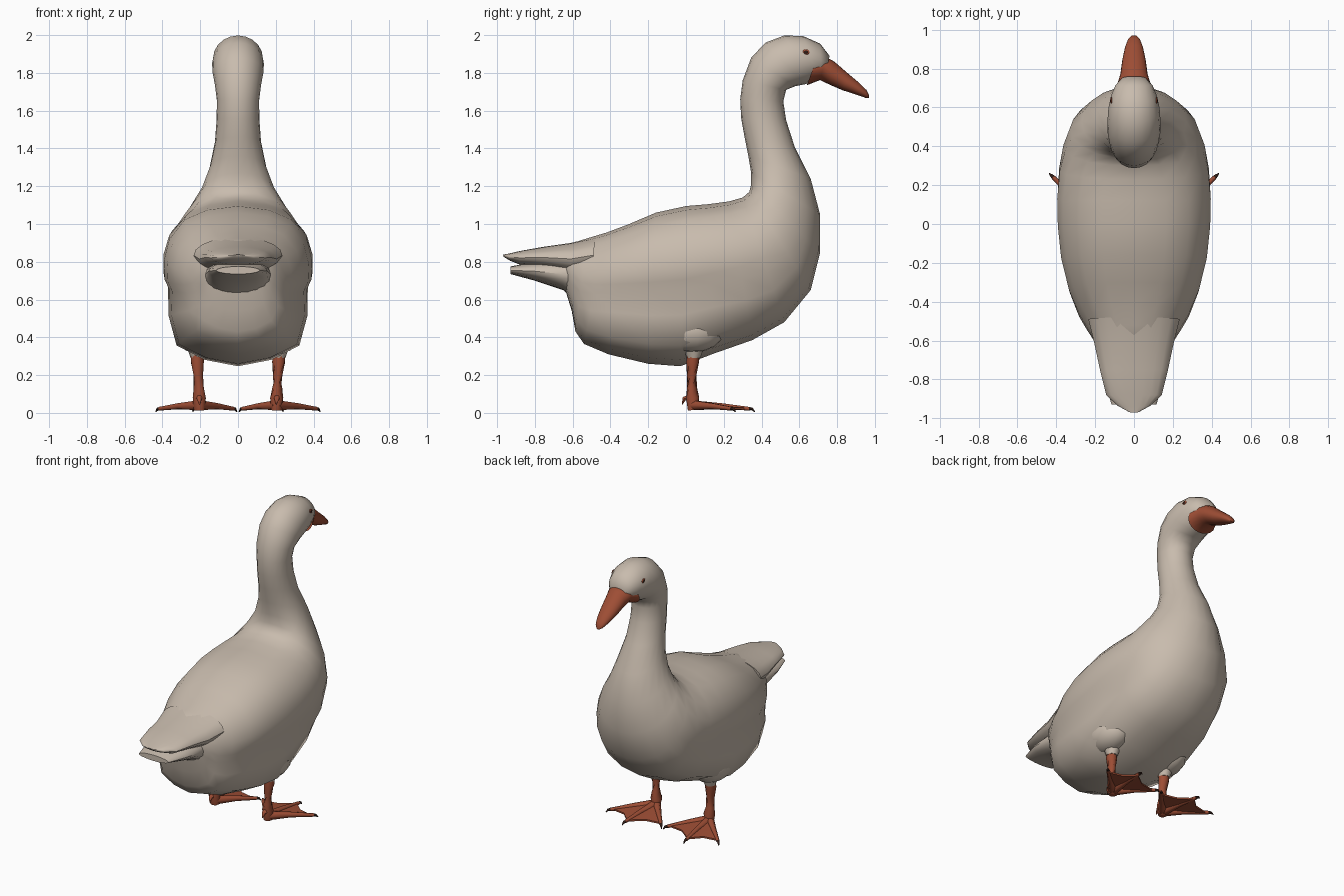
import bpy, bmesh, math
from mathutils import Vector
from mathutils.bvhtree import BVHTree

if "Cube" in bpy.data.objects:
    bpy.data.objects.remove(bpy.data.objects["Cube"])


def material(name, rgb):
    m = bpy.data.materials.new(name)
    m.use_nodes = True
    m.diffuse_color = (*rgb, 1)
    m.node_tree.nodes["Principled BSDF"].inputs["Base Color"].default_value = (*rgb, 1)
    return m


feather = material("warm white feather", (0.58, 0.50, 0.42))
orange = material("burnt orange skin", (0.34, 0.075, 0.035))
dark = material("dark brown", (0.03, 0.012, 0.008))


def finish(name, bm, mat, angle=60):
    bmesh.ops.recalc_face_normals(bm, faces=bm.faces)
    mesh = bpy.data.meshes.new(name)
    bm.to_mesh(mesh)
    bm.free()
    mesh.materials.append(mat)
    obj = bpy.data.objects.new(name, mesh)
    bpy.context.collection.objects.link(obj)
    bpy.ops.object.select_all(action='DESELECT')
    obj.select_set(True)
    bpy.context.view_layer.objects.active = obj
    bpy.ops.object.shade_smooth_by_angle(angle=math.radians(angle))
    return obj


def bridge(bm, rings):
    n = len(rings[0])
    for a, b in zip(rings, rings[1:]):
        for i in range(n):
            j = (i + 1) % n
            bm.faces.new((a[i], a[j], b[j], b[i]))
    bm.faces.new(rings[0])
    bm.faces.new(rings[-1])


# Half cross-sections: (fraction of half width, fraction of depth from the back)
STEPS = 10
ROUND = [(math.sin(math.pi * i / STEPS), (1 - math.cos(math.pi * i / STEPS)) / 2)
         for i in range(STEPS + 1)]
PLUMP = [(0, 0), (.42, .025), (.72, .085), (.93, .21), (1, .34), (.99, .46),
         (.93, .52), (.94, .68), (.83, .87), (.45, .96), (0, 1)]


def loft(name, rows, mat, angle=60):
    """Rows: back y, z, front y, z, half width, plumpness of the section."""
    bm = bmesh.new()
    rings = []
    for ya, za, yb, zb, w, k in rows:
        half = [((1 - k) * r[0] + k * p[0], (1 - k) * r[1] + k * p[1])
                for r, p in zip(ROUND, PLUMP)]
        loop = half + [(-u, v) for u, v in half[-2:0:-1]]
        rings.append([bm.verts.new((u * w, ya + (yb - ya) * v, za + (zb - za) * v))
                      for u, v in loop])
    bridge(bm, rings)
    return finish(name, bm, mat, angle)


# Body, neck and head in one skin
body = loft("body_neck_and_head", [
    (-.66, .86, -.645, .67, .14, 0),
    (-.60, .90, -.605, .54, .205, .3),
    (-.52, .925, -.585, .43, .24, .6),
    (-.42, .955, -.54, .365, .285, .8),
    (-.30, 1.0, -.41, .31, .335, 1),
    (-.16, 1.06, -.20, .26, .375, 1),
    (0, 1.095, -.03, .247, .392, 1),
    (.12, 1.105, .15, .315, .397, .9),
    (.23, 1.12, .35, .385, .388, .7),
    (.30, 1.14, .52, .48, .365, .45),
    (.335, 1.17, .66, .65, .33, .2),
    (.345, 1.21, .71, .85, .27, 0),
    (.345, 1.27, .71, 1.05, .20, 0),
    (.33, 1.36, .66, 1.24, .15, 0),
    (.31, 1.46, .575, 1.41, .122, 0),
    (.292, 1.56, .53, 1.55, .113, 0),
    (.287, 1.66, .515, 1.65, .112, 0),
    (.30, 1.76, .53, 1.71, .122, 0),
    (.345, 1.88, .58, 1.73, .135, 0),
    (.42, 1.96, .63, 1.74, .137, 0),
    (.52, 1.998, .67, 1.755, .132, 0),
    (.62, 1.995, .70, 1.77, .118, 0),
    (.71, 1.955, .72, 1.78, .095, 0),
    (.76, 1.89, .74, 1.80, .062, 0)], feather)

# Beak
loft("beak", [
    (.69, 1.87, .64, 1.735, .108, 0),
    (.74, 1.885, .71, 1.762, .084, 0),
    (.785, 1.86, .76, 1.738, .070, 0),
    (.86, 1.795, .83, 1.708, .060, 0),
    (.92, 1.745, .90, 1.685, .046, 0),
    (.955, 1.71, .95, 1.668, .030, 0),
    (.970, 1.68, .968, 1.666, .012, 0)], orange)

# Tail: feather layer above a shorter fan
loft("tail_upper_feathers", [
    (-.48, .93, -.50, .74, .235, 0),
    (-.61, .90, -.61, .73, .205, 0),
    (-.75, .88, -.75, .765, .175, 0),
    (-.88, .857, -.88, .785, .143, 0),
    (-.94, .843, -.93, .805, .085, 0),
    (-.97, .838, -.965, .826, .025, 0)], feather, 40)
loft("tail_lower_fan", [
    (-.55, .86, -.57, .58, .18, 0),
    (-.66, .82, -.65, .65, .17, 0),
    (-.80, .80, -.80, .70, .155, 0),
    (-.93, .775, -.93, .735, .115, 0)], feather, 40)


def tube(bm, points, sides=8):
    """Tapered tube through (position, radius) points."""
    rings = []
    path = [Vector(p) for p, r in points]
    for i, (p, r) in enumerate(points):
        d = path[min(i + 1, len(path) - 1)] - path[max(i - 1, 0)]
        q = d.to_track_quat('Z', 'Y')
        rings.append([bm.verts.new(path[i] + q @ Vector(
            (r * math.cos(2 * math.pi * k / sides), r * math.sin(2 * math.pi * k / sides), 0)))
            for k in range(sides)])
    bridge(bm, rings)


ANKLE = Vector((.205, .035, .05))
TIPS = [Vector((.025, .24, .022)), Vector((.235, .335, .022)), Vector((.415, .24, .022))]
tree = BVHTree.FromObject(body, bpy.context.evaluated_depsgraph_get())

for side, s in (("left", 1), ("right", -1)):
    def flip(v):
        return Vector((v[0] * s, v[1], v[2]))

    # Feathered thigh
    bm = bmesh.new()
    bmesh.ops.create_uvsphere(bm, u_segments=14, v_segments=8, radius=1)
    for v in bm.verts:
        v.co = flip((.23 + v.co.x * .115, .03 + v.co.y * .17, .43 + v.co.z * .11))
    finish(side + "_thigh", bm, feather)
    bm = bmesh.new()
    tube(bm, [(flip((.215, .04, .36)), .06), (flip((.215, .04, .29)), .036)])
    finish(side + "_leg_feathers", bm, feather)

    # Leg with hind toe
    bm = bmesh.new()
    tube(bm, [(flip(p), r) for p, r in (
        ((.215, .04, .34), .036), ((.215, .035, .27), .036), ((.21, .03, .20), .027),
        ((.208, .032, .13), .027), ((.205, .035, .08), .037), ((.205, .04, .015), .03))])
    tube(bm, [(flip((.205, .03, .08)), .024), (flip((.205, -.01, .075)), .013),
              (flip((.203, -.02, .045)), .003)], 6)
    finish(side + "_leg", bm, orange)

    # Toes
    bm = bmesh.new()
    for t in TIPS:
        tube(bm, [(flip(ANKLE - Vector((0, 0, .01))), .03),
                  (flip(ANKLE.lerp(t, .5)), .018), (flip(t), .011)], 6)
    finish(side + "_toes", bm, orange)

    # Webbing between the toes
    bm = bmesh.new()
    outline = []
    for i, t in enumerate(TIPS):
        outline.append(t.lerp(ANKLE, .06))
        if i < 2:
            outline.append(((t + TIPS[i + 1]) / 2).lerp(ANKLE, .16))
    layers = [[bm.verts.new(flip(p + Vector((0, 0, z)))) for p in [ANKLE] + outline]
              for z in (.003, -.008)]
    for ring in layers:
        for i in range(1, 5):
            bm.faces.new((ring[0], ring[i], ring[i + 1]))
    for i in range(6):
        j = (i + 1) % 6
        bm.faces.new((layers[0][i], layers[0][j], layers[1][j], layers[1][i]))
    finish(side + "_web", bm, orange, 30)

    # Claws
    bm = bmesh.new()
    for t in TIPS:
        d = (t - ANKLE).normalized()
        tube(bm, [(flip(t - d * .005), .011), (flip(t + d * .015), .008),
                  (flip(t + d * .03 - Vector((0, 0, .014))), .002)], 6)
    finish(side + "_claws", bm, dark)

    # Eye: orange lid ring and dark ball set on the head surface
    spot = tree.ray_cast(Vector((s, .635, 1.91)), Vector((-s, 0, 0)))[0]
    for part, radius, flat, mat in (("eyelid", .019, .25, orange), ("eye", .014, .5, dark)):
        bm = bmesh.new()
        bmesh.ops.create_uvsphere(bm, u_segments=10, v_segments=6, radius=radius)
        for v in bm.verts:
            v.co = Vector((v.co.x * flat, v.co.y, v.co.z * .8)) + spot
        finish(side + "_" + part, bm, mat)
